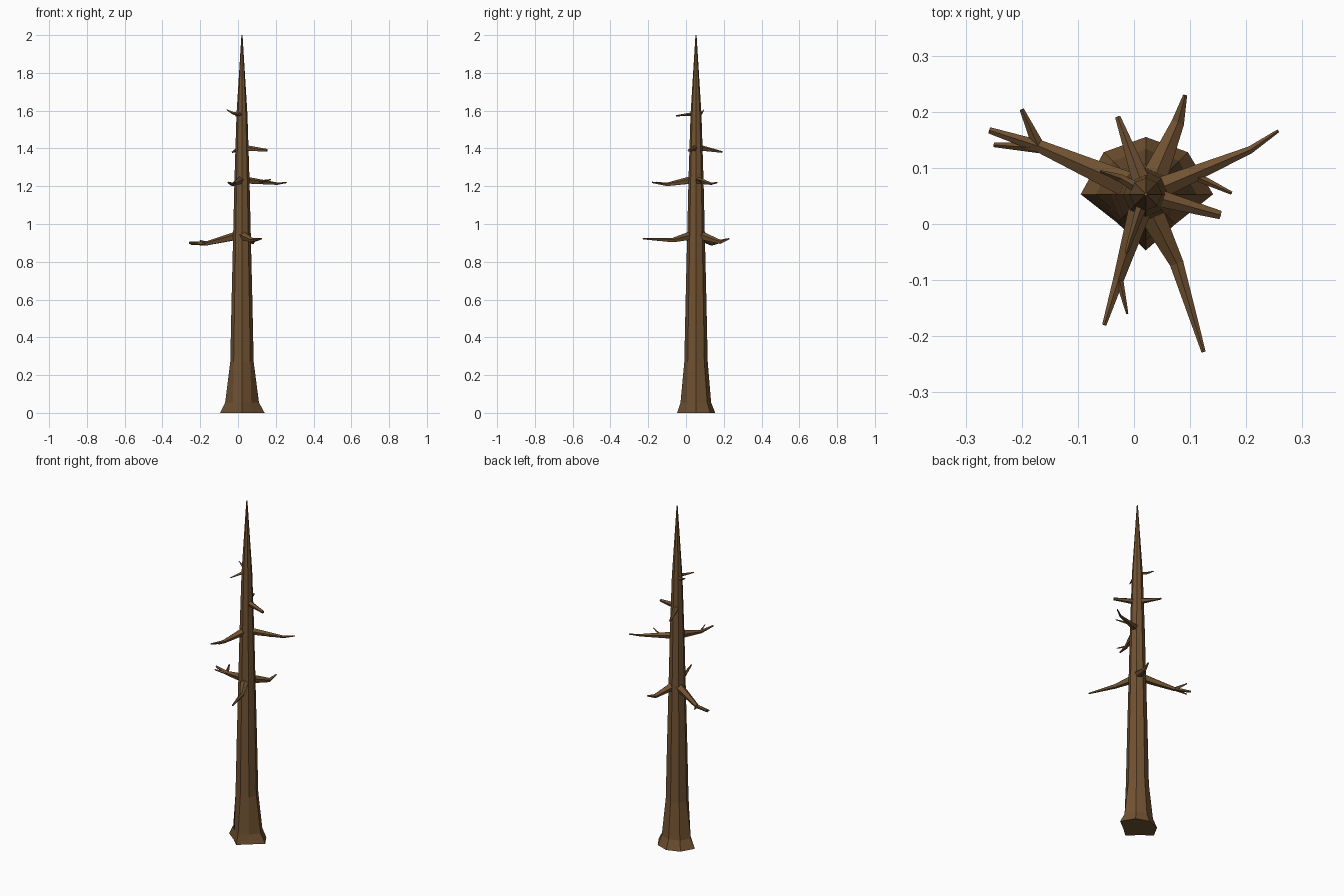
import bpy, bmesh, math
from mathutils import Vector

bark = bpy.data.materials.new("brown bark")
bark.diffuse_color = (0.165, 0.085, 0.032, 1)


def skin(name, rings):
    """Bridge a list of equal-length point rings and cap both ends."""
    bm = bmesh.new()
    loops = [[bm.verts.new(p) for p in ring] for ring in rings]
    n = len(loops[0])
    for a, b in zip(loops, loops[1:]):
        for i in range(n):
            j = (i + 1) % n
            bm.faces.new((a[i], a[j], b[j], b[i]))
    bm.faces.new(loops[0][::-1])
    bm.faces.new(loops[-1])
    bmesh.ops.recalc_face_normals(bm, faces=bm.faces)
    mesh = bpy.data.meshes.new(name)
    bm.to_mesh(mesh)
    bm.free()
    mesh.materials.append(bark)
    obj = bpy.data.objects.new(name, mesh)
    bpy.context.collection.objects.link(obj)


def branch(name, pts, radii, sides=5):
    """Tapered faceted limb along a short path."""
    pts = [Vector(p) for p in pts]
    rings = []
    for k, (p, r) in enumerate(zip(pts, radii)):
        d = (pts[min(k + 1, len(pts) - 1)] - pts[max(k - 1, 0)]).normalized()
        side = d.cross(Vector((0, 0, 1))).normalized()
        up = side.cross(d)
        rings.append([p + r * (math.cos(a) * side + math.sin(a) * up)
                      for a in (math.tau * i / sides + math.pi / 2 for i in range(sides))])
    skin(name, rings)


# Trunk: eight sides, with root flares at the foot
CX, CY = 0.021, 0.053
foot = [0.12, 0.106, 0.102, 0.106, 0.116, 0.072, 0.1, 0.075]
low = [0.09, 0.084, 0.08, 0.084, 0.089, 0.068, 0.082, 0.07]
levels = [(0, foot), (0.055, low)] + [(z, [r] * 8) for z, r in (
    (0.27, 0.062), (0.6, 0.055), (0.93, 0.047), (1.23, 0.040), (1.58, 0.029), (2.0, 0.003))]
skin("trunk", [[(CX + r * math.cos(i * math.pi / 4), CY + r * math.sin(i * math.pi / 4), z)
                for i, r in enumerate(rs)] for z, rs in levels])

# Lower tier
branch("lower_left_branch", [(0.0, 0.065, 0.938), (-0.165, 0.137, 0.897), (-0.258, 0.167, 0.9)],
       [0.025, 0.012, 0.006])
branch("lower_left_twig_a", [(-0.16, 0.135, 0.896), (-0.25, 0.141, 0.893)], [0.01, 0.004], 4)
branch("lower_left_twig_b", [(-0.17, 0.138, 0.897), (-0.2, 0.204, 0.912)], [0.011, 0.004], 4)
branch("lower_back_branch", [(0.035, 0.08, 0.938), (0.078, 0.18, 0.905), (0.091, 0.229, 0.922)],
       [0.024, 0.012, 0.004])
branch("lower_front_branch", [(0.025, 0.03, 0.938), (0.076, -0.07, 0.914), (0.124, -0.228, 0.922)],
       [0.025, 0.013, 0.004])

# Middle tier
branch("middle_right_branch", [(0.03, 0.057, 1.232), (0.207, 0.132, 1.213), (0.257, 0.166, 1.219)],
       [0.021, 0.007, 0.003])
branch("middle_right_twig", [(0.11, 0.085, 1.223), (0.174, 0.055, 1.235)], [0.008, 0.003], 4)
branch("middle_front_branch", [(0.012, 0.03, 1.232), (-0.028, -0.1, 1.209), (-0.053, -0.18, 1.22)],
       [0.022, 0.010, 0.004])
branch("middle_front_twig", [(-0.026, -0.1, 1.211), (-0.012, -0.16, 1.222)], [0.007, 0.002], 4)

# Upper tier stubs
branch("upper_right_branch", [(0.03, 0.05, 1.403), (0.154, 0.016, 1.389)], [0.017, 0.008])
branch("upper_back_branch", [(0.015, 0.07, 1.403), (-0.029, 0.191, 1.381)], [0.017, 0.005])

# Top twigs
branch("top_left_twig", [(0.01, 0.062, 1.58), (-0.025, 0.082, 1.586), (-0.06, 0.094, 1.605)],
       [0.010, 0.007, 0.002], 4)
branch("top_front_twig", [(0.018, 0.045, 1.583), (-0.014, -0.052, 1.573)], [0.011, 0.003], 4)
